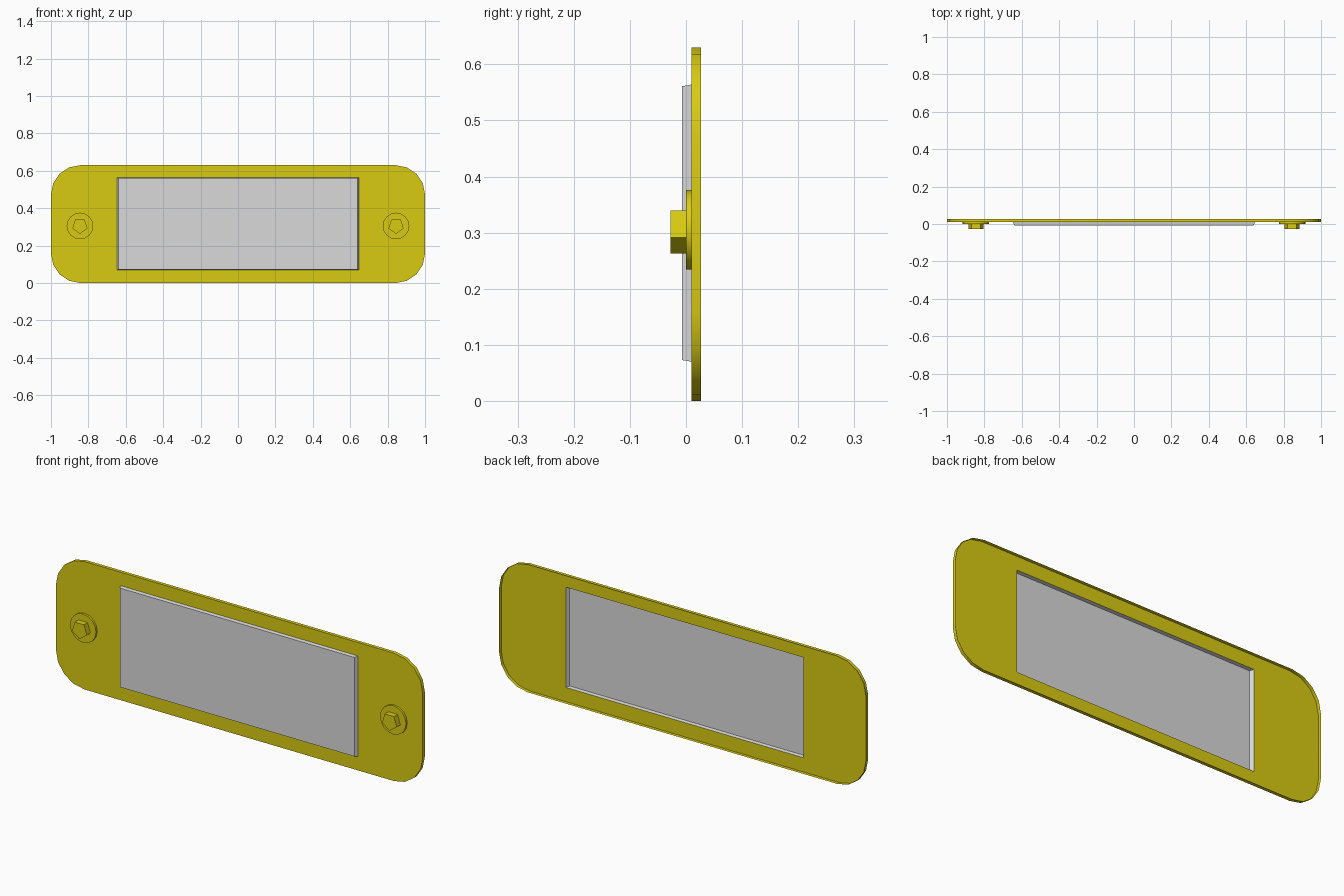
import bpy, bmesh
from math import sin, cos, pi, radians
from mathutils import Vector

cube = bpy.data.objects.get("Cube")
if cube:
    bpy.data.objects.remove(cube)

HALF_W, HEIGHT, CORNER = 1.0, 0.63, 0.157
FRONT_Y, BACK_Y, PANEL_Y = 0.01, 0.027, -0.007
MID_Z = 0.305


def material(name, color):
    mat = bpy.data.materials.new(name)
    mat.use_nodes = True
    mat.diffuse_color = color
    mat.node_tree.nodes["Principled BSDF"].inputs["Base Color"].default_value = color
    return mat


yellow = material("yellow", (0.70, 0.60, 0.006, 1))
grey = material("light grey", (0.70, 0.70, 0.70, 1))


def finish(name, bm, mat):
    """Face the shell towards the front and turn it into an object."""
    bmesh.ops.recalc_face_normals(bm, faces=bm.faces)
    if sum(f.normal.y * f.calc_area() for f in bm.faces) > 0:
        bmesh.ops.reverse_faces(bm, faces=bm.faces)
    mesh = bpy.data.meshes.new(name)
    bm.to_mesh(mesh)
    bm.free()
    mesh.materials.append(mat)
    obj = bpy.data.objects.new(name, mesh)
    bpy.context.collection.objects.link(obj)
    bpy.ops.object.select_all(action='DESELECT')
    obj.select_set(True)
    bpy.context.view_layer.objects.active = obj
    bpy.ops.object.shade_smooth_by_angle(angle=radians(35))
    return obj


def ring(bm, points, y):
    return [bm.verts.new((x, y, z)) for x, z in points]


def walls(bm, a, b):
    n = len(a)
    for i in range(n):
        j = (i + 1) % n
        bm.faces.new((a[i], a[j], b[j], b[i]))


def rectangle(half_w, bottom, top):
    return [(half_w, bottom), (half_w, top), (-half_w, top), (-half_w, bottom)]


def rounded_outline(steps=4):
    points = []
    corners = [(1, HEIGHT - CORNER), (-1, HEIGHT - CORNER), (-1, CORNER), (1, CORNER)]
    for quarter, (side, cz) in enumerate(corners):
        for i in range(steps + 1):
            a = (quarter + i / steps) * pi / 2
            points.append((side * (HALF_W - CORNER) + CORNER * cos(a), cz + CORNER * sin(a)))
    return points


opening = rectangle(0.648, 0.07, 0.564)

# Thin plate with a window opening and a rim folded back, open behind
bm = bmesh.new()
outer = ring(bm, rounded_outline(), FRONT_Y)
inner = ring(bm, opening, FRONT_Y)
edges = [bm.edges.new((loop[i - 1], loop[i])) for loop in (outer, inner) for i in range(len(loop))]
bmesh.ops.triangle_fill(bm, edges=edges, use_beauty=True, normal=Vector((0, -1, 0)))
walls(bm, outer, ring(bm, rounded_outline(), BACK_Y))
finish("plate", bm, yellow)

# Raised panel with sloped sides, hollow behind
bm = bmesh.new()
base = ring(bm, opening, FRONT_Y)
face = ring(bm, rectangle(0.639, 0.073, 0.561), PANEL_Y)
walls(bm, base, face)
bm.faces.new(face)
finish("raised_panel", bm, grey)


def disc(name, x, radius, sides, start, back, front):
    """Capped prism standing on the plate, open at its back."""
    points = [(x + radius * cos(start + 2 * pi * i / sides),
               MID_Z + radius * sin(start + 2 * pi * i / sides)) for i in range(sides)]
    bm = bmesh.new()
    low, high = ring(bm, points, back), ring(bm, points, front)
    walls(bm, low, high)
    bm.faces.new(high)
    finish(name, bm, yellow)


# Round washer and five-sided bolt head at each end
for side, x in (("left", 0.845), ("right", -0.845)):
    disc(side + "_washer", x, 0.071, 16, 0, FRONT_Y, 0)
    disc(side + "_bolt_head", x, 0.0425, 5, -pi / 2, 0, -0.028)
